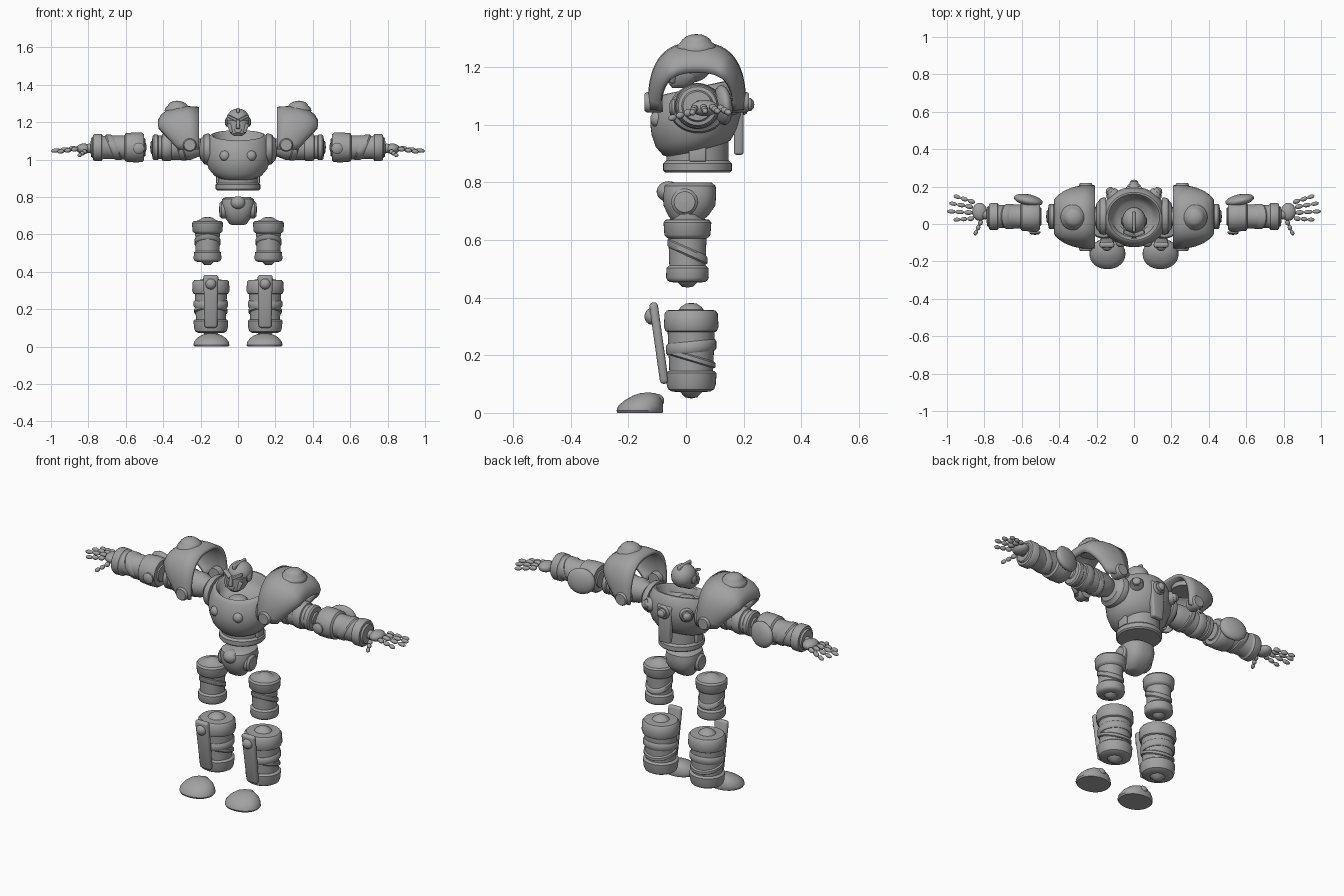
import bpy, bmesh, math
from mathutils import Vector, Matrix

cube = bpy.data.objects.get("Cube")
if cube:
    bpy.data.objects.remove(cube)

steel = bpy.data.materials.new("grey_steel")
steel.use_nodes = True
GREY = (0.36, 0.36, 0.36, 1)
steel.diffuse_color = GREY
steel.node_tree.nodes["Principled BSDF"].inputs["Base Color"].default_value = GREY

X, Y, Z = Vector((1, 0, 0)), Vector((0, 1, 0)), Vector((0, 0, 1))


def frame(loc, axis):
    """Matrix that carries local z onto axis, keeping local y upright."""
    w = Vector(axis).normalized()
    u = X if abs(w.z) > 0.99 else Z.cross(w).normalized()
    v = w.cross(u)
    return Matrix.Translation(Vector(loc)) @ Matrix((u, v, w)).transposed().to_4x4()


def add(name, bm, mirror=False, thick=0, sharp=38):
    bmesh.ops.remove_doubles(bm, verts=bm.verts, dist=1e-5)
    bmesh.ops.recalc_face_normals(bm, faces=bm.faces)
    for f in bm.faces:
        f.smooth = True
    for e in bm.edges:
        e.smooth = e.calc_face_angle(0) < math.radians(sharp)
    me = bpy.data.meshes.new(name)
    bm.to_mesh(me)
    bm.free()
    ob = bpy.data.objects.new(name, me)
    bpy.context.scene.collection.objects.link(ob)
    me.materials.append(steel)
    if thick:
        mod = ob.modifiers.new("thickness", 'SOLIDIFY')
        mod.thickness, mod.offset = thick, 0
    if mirror:
        ob.modifiers.new("both_sides", 'MIRROR')
    return ob


def skin(rings, closed=True):
    bm = bmesh.new()
    vs = [[bm.verts.new(p) for p in ring] for ring in rings]
    n = len(vs[0])
    for a, b in zip(vs, vs[1:]):
        for i in range(n if closed else n - 1):
            j = (i + 1) % n
            bm.faces.new((a[i], a[j], b[j], b[i]))
    if closed:
        bm.faces.new(vs[0])
        bm.faces.new(vs[-1])
    return bm


def lathe(name, profile, loc, axis=Z, sy=1, tilt=0, mirror=False, segs=40):
    """Spin (radius, height) points around axis, with optional slant."""
    m = frame(loc, axis)
    rings = []
    for r, h in profile:
        r = max(r, 0.0005)
        ring = []
        for i in range(segs):
            a = math.tau * i / segs
            y = r * sy * math.sin(a)
            ring.append(m @ Vector((r * math.cos(a), y, h + tilt * y)))
        rings.append(ring)
    return add(name, skin(rings), mirror)


def band(name, r, half, loc, axis=Z, tilt=0, sy=1):
    prof = [(r - .012, -half), (r, -half), (r + .006, -half * .6), (r + .006, half * .6), (r, half), (r - .012, half)]
    lathe(name, prof, loc, axis, sy, tilt, True)


def loft(name, sections, power=2.6, mirror=False, cx=0, segs=40):
    """Stack rounded sections (z, y centre, x radius, y radius)."""
    def sup(t):
        return math.copysign(abs(t) ** (2 / power), t)
    rings = [[(cx + rx * sup(math.cos(math.tau * i / segs)), cy + ry * sup(math.sin(math.tau * i / segs)), z)
              for i in range(segs)] for z, cy, rx, ry in sections]
    return add(name, skin(rings), mirror)


def ball(name, loc, radii, axis=Z, mirror=False, segs=24):
    bm = bmesh.new()
    bmesh.ops.create_uvsphere(bm, u_segments=segs, v_segments=segs // 2, radius=1)
    bm.transform(frame(loc, axis) @ Matrix.Diagonal((*radii, 1)))
    return add(name, bm, mirror)


def box(name, loc, size, bevel=.006, rot=(0, 0, 0), mirror=False, taper=1):
    bm = bmesh.new()
    bmesh.ops.create_cube(bm, size=1)
    for v in bm.verts:
        if v.co.z < 0:
            v.co.x *= taper
    bm.transform(Matrix.Diagonal((*size, 1)))
    bmesh.ops.bevel(bm, geom=bm.edges[:], offset=bevel, segments=3, affect='EDGES', profile=.5)
    turn = Matrix.Identity(4)
    for ang, ax in zip(rot, 'XYZ'):
        turn = Matrix.Rotation(math.radians(ang), 4, ax) @ turn
    bm.transform(Matrix.Translation(loc) @ turn)
    return add(name, bm, mirror, sharp=50)


# Head: helmet, jaw, crest and face mask
ball("helmet", (0, .02, 1.21), (.063, .07, .063))
loft("jaw", [(1.127, -.025, .022, .022), (1.14, -.018, .04, .04), (1.17, -.005, .053, .054), (1.21, .0, .06, .06)], 2.8)
box("helmet_crest", (0, .012, 1.262), (.018, .11, .028), .008)
box("nose_ridge", (0, -.062, 1.19), (.014, .022, .05), .005, (-10, 0, 0), taper=1.6)
box("brow", (.03, -.05, 1.222), (.058, .022, .014), .004, (0, -25, 22), True)
box("cheek_guard", (.038, -.038, 1.168), (.024, .032, .05), .006, (0, 18, 25), True, .6)
box("mouth_guard", (0, -.052, 1.152), (.04, .02, .02), .005, taper=.6)
lathe("ear_disc", [(0, 0), (.022, 0), (.022, .008), (.014, .014), (0, .014)], (.055, .015, 1.2), X, mirror=True, segs=24)

# Torso: tilted hollow chest, neck seat and waist
lathe("chest", [(0, .9), (.1, .905), (.13, .92), (.158, .955), (.174, 1.0), (.179, 1.04), (.172, 1.08), (.158, 1.115),
                (.147, 1.128), (.137, 1.13), (.128, 1.122), (.118, 1.085), (.09, 1.062), (0, 1.055)],
      (0, .037, 0), Z, .9, .22, segs=56)
ball("neck_seat", (0, .0, 1.06), (.05, .05, .028))
lathe("waist", [(0, .835), (.112, .835), (.119, .842), (.119, .866), (.113, .872), (.108, .876), (.108, .97), (0, .97)],
      (0, .04, 0))
box("waist_pouch", (.106, .04, .9), (.022, .06, .055), .006, mirror=True)
ball("chest_disc", (.07, -.1, 1.02), (.028, .024, .028), mirror=True)
lathe("shoulder_socket", [(0, .15), (.098, .15), (.1, .165), (.094, .182), (.078, .19), (.07, .2), (.05, .205), (0, .208)],
      (0, .042, 1.055), X, .84, mirror=True)
STUD = [(0, -.04), (.036, -.04), (.036, .004), (.03, .012), (.024, .012), (.022, .026), (.012, .035), (0, .037)]
lathe("back_knob", STUD, (0, .2, 1.07), Y, segs=28)
lathe("back_stud", STUD, (.118, .163, 1.07), (.65, .75, .1), mirror=True, segs=28)
box("back_plate", (0, .183, 1.0), (.09, .034, .21), .01, taper=.75)

# Shoulder pads: an arch that narrows towards its feet and curls in on the outside
CURL = [(0, 1), (.3, 1.02), (.55, 1.0), (.78, .93), (.93, .82), (1, .7), (.98, .58)]
rings = []
for across, f in CURL:
    ring = []
    for i in range(37):
        a = math.pi * i / 36
        c, s = math.cos(a), math.sin(a)
        y = -math.copysign(abs(c) ** .75, c) * .16
        z = s ** .75
        width = .1 + .11 * min(1, z * 1.15)
        ring.append((.21 + across * width, .038 + y * (1 - (1 - f) * .55), 1.055 + .218 * z * f))
    rings.append(ring)
add("shoulder_pad", skin(rings, False), True, .018, 50)
lathe("pad_cap", [(0, -.03), (.072, -.03), (.073, -.005), (.066, .008), (.052, .02), (.05, .026), (.035, .038), (.018, .044), (0, .046)],
      (.32, .036, 1.269), (.12, 0, 1), mirror=True)
for name, y, d in (("front_hinge", -.1, -Y), ("rear_hinge", .175, Y)):
    lathe(name, [(0, -.02), (.034, -.02), (.036, 0), (.036, .035), (.03, .044), (0, .044)],
          (.258, y, 1.078), d, mirror=True, segs=28)

# Arms, built along x
ARM = (0, .04, 1.065)
lathe("upper_arm", [(0, .2), (.045, .2), (.055, .225), (.066, .25), (.066, .355), (.072, .362), (.074, .385), (.07, .405),
                    (.063, .408), (.063, .425), (.068, .43), (.068, .45), (.06, .458), (.036, .459), (.032, .466), (0, .47)],
      ARM, X, mirror=True)
band("upper_arm_strap", .065, .018, (.31, .04, 1.065), X, .3)
lathe("forearm", [(0, .495), (.045, .495), (.048, .501), (.07, .503), (.079, .515), (.08, .555), (.076, .6), (.07, .604),
                  (.064, .607), (.062, .72), (.066, .727), (.072, .73), (.073, .765), (.067, .775), (.055, .777), (.05, .786), (0, .79)],
      ARM, X, mirror=True)
band("forearm_strap", .062, .022, (.665, .04, 1.065), X, .4)
lathe("elbow_bolt", [(0, 0), (.03, 0), (.03, .008), (.02, .016), (0, .018)], (.53, -.04, 1.06), -Y, mirror=True, segs=24)
ball("elbow_guard", (.565, .128, 1.068), (.078, .07, .03), (-.2, 1, .1), True)

# Hands: palm and jointed fingers
ball("palm", (.825, .065, 1.058), (.04, .048, .028), mirror=True)
ball("wrist_ball", (.795, .05, 1.06), (.025, .025, .025), mirror=True)
FINGERS = {
    "little_finger": ((.85, .115, 1.06), (.965, .152, 1.04)),
    "ring_finger": ((.86, .09, 1.062), (.988, .112, 1.045)),
    "middle_finger": ((.862, .06, 1.062), (1.0, .068, 1.045)),
    "index_finger": ((.855, .03, 1.058), (.965, .022, 1.04)),
    "thumb": ((.815, .02, 1.045), (.852, -.06, 1.02)),
}
for name, (a, b) in FINGERS.items():
    a, b = Vector(a), Vector(b)
    for k in range(3):
        t0, t1 = k / 3, (k + 1) / 3
        ball(f"{name}_joint_{k + 1}", a.lerp(b, (t0 + t1) / 2), (.013 - .001 * k, .013 - .001 * k, (b - a).length / 6),
             b - a, True, 14)

# Pelvis with front boss and hip discs
loft("pelvis", [(.65, -.002, .03, .025), (.655, .0, .046, .04), (.685, .008, .066, .07), (.72, .012, .084, .09),
                (.76, .012, .09, .093), (.788, .013, .084, .09), (.8, .016, .066, .072)])
ball("pelvis_boss", (0, -.06, .768), (.042, .042, .036))
lathe("hip_disc", [(0, -.03), (.046, -.03), (.046, .004), (.036, .014), (0, .018)], (.084, -.005, .732), X, mirror=True)

# Thighs
lathe("thigh", [(0, .435), (.02, .438), (.034, .452), (.06, .454), (.07, .46), (.074, .47), (.073, .503), (.066, .508),
                (.063, .512), (.066, .605), (.074, .61), (.08, .618), (.083, .66), (.076, .67), (.05, .674), (.042, .678),
                (.025, .69), (0, .694)], (.163, .005, 0), mirror=True)
band("thigh_strap", .064, .016, (.163, .005, .56), Z, -.45)

# Shins with bands, knee plate and ball
lathe("shin", [(0, .05), (.022, .054), (.04, .072), (.07, .074), (.084, .082), (.09, .1), (.093, .138), (.086, .144),
               (.08, .146), (.086, .28), (.094, .284), (.1, .3), (.097, .345), (.088, .356), (.045, .358),
               (.038, .368), (.02, .379), (0, .382)], (.145, .018, 0), sy=.95, mirror=True)
band("shin_band", .086, .02, (.145, .018, .228), Z, .1, .95)
band("shin_strap", .083, .012, (.145, .018, .19), Z, -.3, .95)
box("shin_plate", (.145, -.094, .242), (.08, .03, .285), .013, (8, 0, 0), True, .85)
ball("knee_ball", (.145, -.118, .335), (.029, .026, .029), mirror=True)

# Feet: flat-soled domes with an ankle ball
loft("foot", [(0, -.16, .09, .078), (.008, -.16, .096, .081), (.025, -.157, .093, .078), (.045, -.147, .078, .064),
              (.06, -.138, .056, .046), (.068, -.133, .034, .028), (.071, -.131, .004, .003)], 2.1, True, .142)
ball("ankle_ball", (.142, -.1, .042), (.026, .024, .024), mirror=True)
